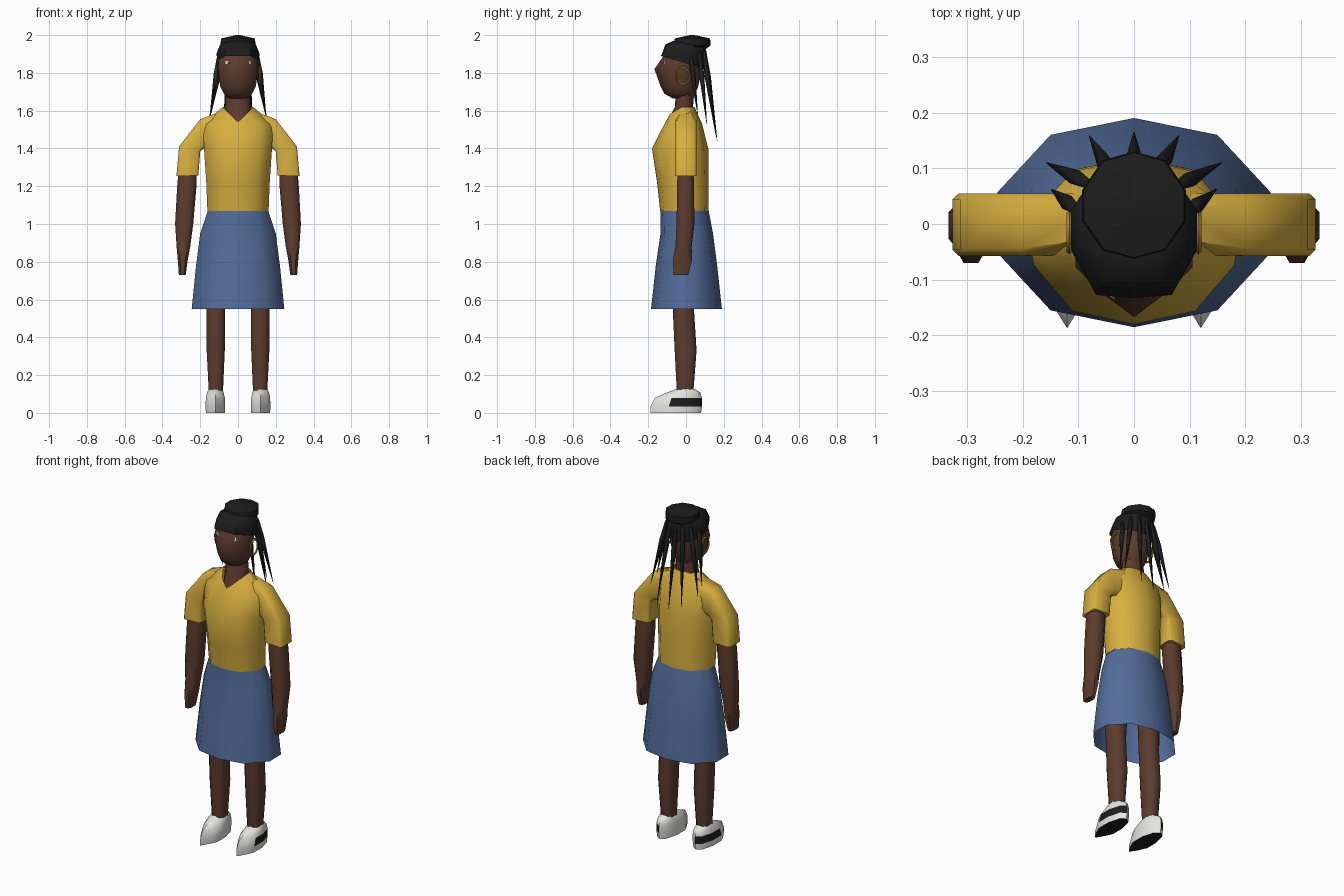
import bpy, bmesh, math
from mathutils import Vector
from mathutils.bvhtree import BVHTree

if "Cube" in bpy.data.objects:
    bpy.data.objects.remove(bpy.data.objects["Cube"])


def material(name, rgb):
    m = bpy.data.materials.new(name)
    m.diffuse_color = (*rgb, 1)
    m.use_nodes = True
    m.node_tree.nodes["Principled BSDF"].inputs["Base Color"].default_value = m.diffuse_color
    return m


SKIN = material("brown skin", (0.11, 0.045, 0.027))
YELLOW = material("yellow cloth", (0.68, 0.43, 0.05))
BLUE = material("blue cloth", (0.085, 0.15, 0.32))
WHITE = material("white", (0.78, 0.78, 0.75))
BLACK = material("black", (0.012, 0.012, 0.012))
GOLD = material("gold", (0.42, 0.25, 0.03))


def ring(z, hw, y0, y1, kf=0.84, tilt=0.0, cx=0.0):
    """Ten-sided cross-section; index 0 is the front point, 5 the back point."""
    cy, h = (y0 + y1) / 2, (y1 - y0) / 2
    half = [(0, -1), (0.61, -kf), (1, -0.29), (1, 0.29), (0.61, 0.84), (0, 1)]
    full = half + [(-x, y) for x, y in half[4:0:-1]]
    return [Vector((cx + x * hw, cy + y * h, z + tilt * (cy + y * h))) for x, y in full]


def section(outer, inner, y0, y1, c=0.25):
    """Limb cross-section: chamfered box between an outer and an inner (x, z) point."""
    uv = [(0, c), (c, 0), (1 - c, 0), (1, c), (1, 1 - c), (1 - c, 1), (c, 1), (0, 1 - c)]
    return [Vector((outer[0] + (inner[0] - outer[0]) * u, y0 + (y1 - y0) * v,
                    outer[1] + (inner[1] - outer[1]) * u)) for u, v in uv]


def loft(name, rings, mats, start=True, end=True, rule=None, side=1, angle=50):
    bm = bmesh.new()
    rows = [[bm.verts.new((p.x * side, p.y, p.z)) for p in r] for r in rings]
    n = len(rows[0])
    for a, b in zip(rows, rows[1:]):
        for i in range(n):
            j = (i + 1) % n
            bm.faces.new((a[i], a[j], b[j], b[i]))
    if start:
        bm.faces.new(rows[0][::-1])
    if end:
        bm.faces.new(rows[-1])
    if side < 0:
        bmesh.ops.reverse_faces(bm, faces=bm.faces[:])
    if start and end:
        bmesh.ops.recalc_face_normals(bm, faces=bm.faces[:])
    if rule:
        for f in bm.faces:
            c = f.calc_center_median()
            f.material_index = rule(Vector((c.x * side, c.y, c.z)))
    return finish(name, bm, mats, angle)


def finish(name, bm, mats, angle=50):
    me = bpy.data.meshes.new(name)
    bm.to_mesh(me)
    bm.free()
    for m in mats:
        me.materials.append(m)
    ob = bpy.data.objects.new(name, me)
    bpy.context.collection.objects.link(ob)
    bpy.ops.object.select_all(action='DESELECT')
    ob.select_set(True)
    bpy.context.view_layer.objects.active = ob
    bpy.ops.object.shade_smooth_by_angle(angle=math.radians(angle))
    return ob


# Skirt, open at the hem
loft("skirt", [ring(0.55, 0.245, -0.185, 0.19), ring(0.78, 0.222, -0.16, 0.165),
               ring(0.95, 0.20, -0.135, 0.143), ring(1.07, 0.16, -0.135, 0.12)],
     [BLUE], start=False)

# Shirt body with a V-shaped collar
collar = ring(1.62, 0.08, -0.06, 0.045)
collar[0] = Vector((0, -0.108, 1.54))
for i, s in ((1, 1), (9, -1)):
    collar[i] = Vector((s * 0.045, -0.084, 1.583))
loft("shirt", [ring(1.07, 0.162, -0.137, 0.12), ring(1.22, 0.168, -0.153, 0.12),
               ring(1.4, 0.18, -0.18, 0.118), ring(1.53, 0.185, -0.114, 0.085), collar],
     [YELLOW], start=False, end=False)

# Neck and head, with the face drawn to a point
loft("neck", [ring(1.5, 0.06, -0.11, 0.04), ring(1.54, 0.06, -0.102, 0.04),
              ring(1.62, 0.068, -0.058, 0.038), ring(1.7, 0.062, -0.055, 0.04)], [SKIN])
head = loft("head", [ring(1.665, 0.05, -0.07, 0.04), ring(1.69, 0.075, -0.115, 0.05, 0.75),
                     ring(1.73, 0.095, -0.135, 0.065, 0.7), ring(1.82, 0.105, -0.167, 0.085, 0.62),
                     ring(1.885, 0.104, -0.122, 0.092, 0.85), ring(1.94, 0.08, -0.09, 0.08)], [SKIN])

# Hair cap and flat bun
loft("hair_cap", [ring(1.85, 0.111, -0.133, 0.1, 0.95, -0.3), ring(1.905, 0.113, -0.125, 0.108, 0.98),
                  ring(1.95, 0.095, -0.11, 0.105, 0.95), ring(1.968, 0.06, -0.07, 0.08)],
     [BLACK], start=False)
loft("hair_bun", [ring(1.93, 0.075, -0.045, 0.11), ring(1.945, 0.093, -0.065, 0.13),
                  ring(1.982, 0.09, -0.06, 0.128), ring(2.0, 0.012, 0.02, 0.045)], [BLACK])

# Tapered braids hanging behind the head
braids = [(0, (0, 0.098, 1.92), (0, 0.165, 1.44))]
for s in (1, -1):
    braids += [(1, (s * 0.042, 0.092, 1.92), (s * 0.08, 0.158, 1.47)),
               (2, (s * 0.08, 0.07, 1.91), (s * 0.157, 0.11, 1.53)),
               (3, (s * 0.103, 0.025, 1.89), (s * 0.148, 0.062, 1.58))]
for k, top, tip in braids:
    top, tip = Vector(top), Vector(tip)
    rows = []
    for t, r in ((0, 0.009), (0.3, 0.015), (1, 0.001)):
        c = top.lerp(tip, t)
        rows.append([c + Vector((r * math.cos(a * math.tau / 5), r * math.sin(a * math.tau / 5), 0))
                     for a in range(5)])
    loft("braid", rows, [BLACK], angle=80)

# Eyes as thin plates laid on the face
tree = BVHTree.FromPolygons([v.co for v in head.data.vertices],
                            [p.vertices for p in head.data.polygons])


def plate(name, x, z, w, h, lift, mat):
    bm = bmesh.new()
    vs = []
    for dx, dz in ((-w, -h), (w, -h), (w, h), (-w, h)):
        hit = tree.ray_cast(Vector((x + dx, -1, z + dz)), Vector((0, 1, 0)))[0]
        vs.append(bm.verts.new(hit - Vector((0, lift, 0))))
    bm.faces.new(vs)
    finish(name, bm, [mat])


for s in (1, -1):
    plate("eye", s * 0.05, 1.855, 0.016, 0.009, 0.003, WHITE)
    plate("iris", s * 0.046, 1.853, 0.009, 0.007, 0.005, SKIN)

for s in (1, -1):
    # Sleeve from shoulder to cuff
    loft("sleeve", [section((0.08, 1.6), (0.1, 1.42), -0.055, 0.055),
                    section((0.2, 1.555), (0.18, 1.4), -0.057, 0.055, 0.12),
                    section((0.312, 1.41), (0.2, 1.385), -0.057, 0.055, 0.1),
                    section((0.326, 1.253), (0.21, 1.257), -0.057, 0.055, 0.1)],
         [YELLOW], side=s)
    # Arm and hand
    arm = [(1.3, .313, .218, -.045, .04), (1.2, .322, .22, -.047, .042), (1.0, .333, .237, -.05, .045),
           (0.88, .325, .253, -.056, .03), (0.81, .319, .266, -.07, .032), (0.73, .313, .277, -.065, .012)]
    loft("arm", [section((o, z), (i, z), a, b) for z, o, i, a, b in arm], [SKIN], side=s)
    # Leg
    leg = [(0.9, .17, .05, -.07, .05), (0.55, .166, .068, -.07, .042),
           (0.33, .166, .07, -.06, .056), (0.1, .154, .08, -.048, .038)]
    loft("leg", [section((o, z), (i, z), a, b) for z, o, i, a, b in leg], [SKIN], side=s)
    # Shoe with dark sole and a stripe around the outer side and heel
    shoe = [(0, .05, -.187, .08), (.035, .052, -.187, .084), (.08, .05, -.165, .084),
            (.108, .044, -.1, .075), (.127, .036, -.052, .045)]

    def shoe_rule(c):
        if c.z < 0.005:
            return 1
        return 1 if 0.035 < c.z < 0.08 and c.x > 0.125 and c.y > -0.09 else 0
    loft("shoe", [ring(z, w, a, b, 0.62, cx=0.12) for z, w, a, b in shoe],
         [WHITE, BLACK], rule=shoe_rule, side=s)
    # Hoop earring
    bpy.ops.mesh.primitive_torus_add(location=(s * 0.116, -0.015, 1.785), rotation=(0, math.pi / 2, 0),
                                     major_radius=0.034, minor_radius=0.005,
                                     major_segments=12, minor_segments=5)
    hoop = bpy.context.object
    hoop.name = "earring"
    hoop.scale.x = 1.35
    hoop.data.materials.append(GOLD)
    bpy.ops.object.shade_smooth_by_angle(angle=math.radians(60))
